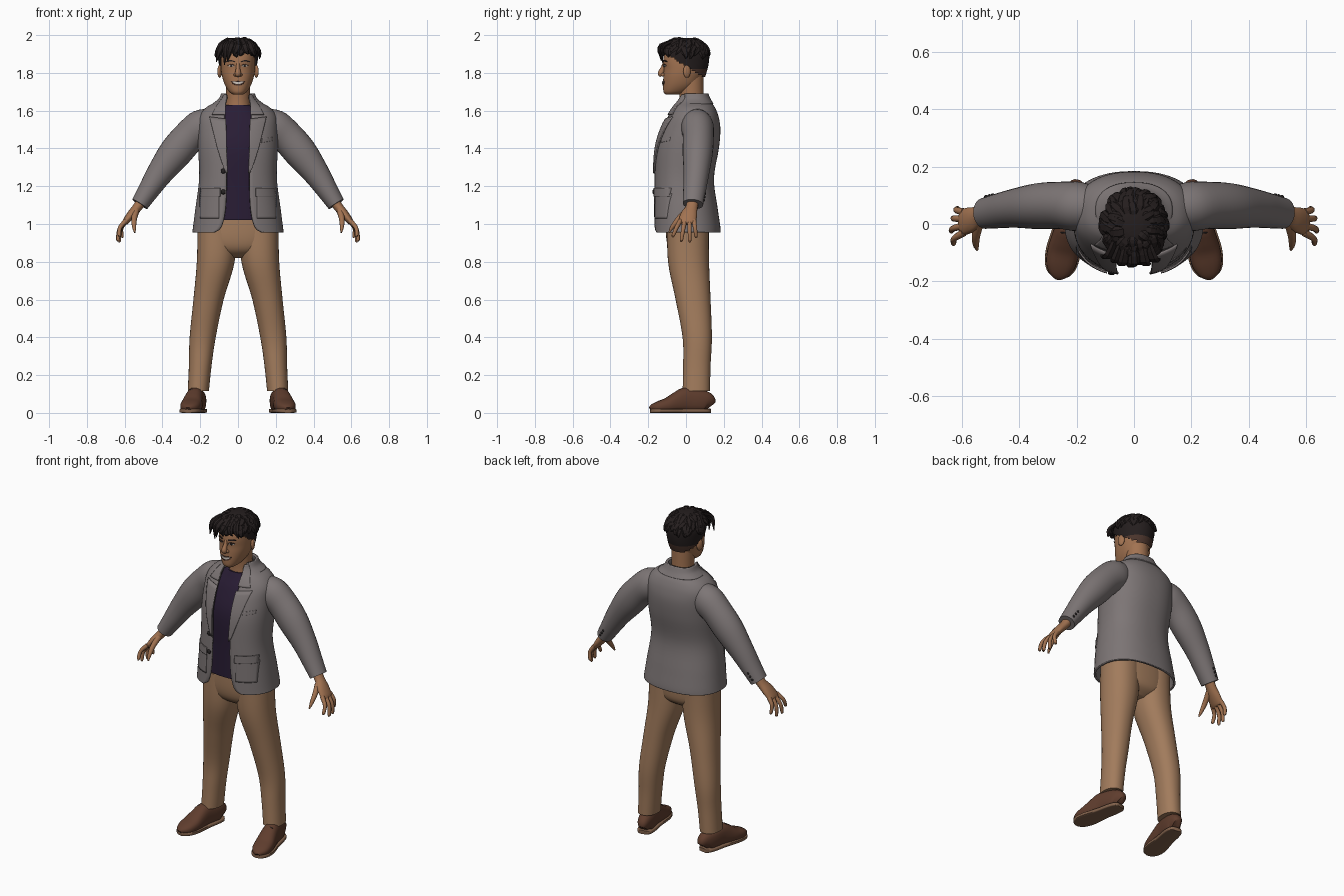
import bpy, bmesh, math, random
from mathutils import Vector, Matrix

random.seed(4)
if "Cube" in bpy.data.objects:
    bpy.data.objects.remove(bpy.data.objects["Cube"], do_unlink=True)
X, Y, Z = Vector((1, 0, 0)), Vector((0, 1, 0)), Vector((0, 0, 1))


def material(name, r, g, b):
    m = bpy.data.materials.new(name)
    m.use_nodes = True
    m.diffuse_color = (r, g, b, 1)
    node = next(n for n in m.node_tree.nodes if n.type == "BSDF_PRINCIPLED")
    node.inputs["Base Color"].default_value = (r, g, b, 1)
    node.inputs["Roughness"].default_value = 0.8
    return m


skin_tone = material("skin", 0.36, 0.17, 0.082)
hair_black = material("hair_black", 0.018, 0.013, 0.013)
shaved_brown = material("shaved_brown", 0.07, 0.035, 0.025)
jacket_grey = material("jacket_grey", 0.205, 0.18, 0.18)
shirt_purple = material("shirt_purple", 0.022, 0.012, 0.035)
trouser_tan = material("trouser_tan", 0.36, 0.2, 0.108)
shoe_brown = material("shoe_brown", 0.115, 0.047, 0.027)
sole_tan = material("sole_tan", 0.22, 0.12, 0.07)
dark_trim = material("dark_trim", 0.02, 0.017, 0.017)
white = material("tooth_white", 0.6, 0.55, 0.5)


def finish(name, bm, mat, mirror=False, thick=0, smooth=True):
    """Turn a bmesh into a shaded object with its modifiers."""
    bmesh.ops.remove_doubles(bm, verts=bm.verts, dist=0.00005)
    bmesh.ops.recalc_face_normals(bm, faces=bm.faces)
    me = bpy.data.meshes.new(name)
    bm.to_mesh(me)
    bm.free()
    me.materials.append(mat)
    ob = bpy.data.objects.new(name, me)
    bpy.context.collection.objects.link(ob)
    if smooth:
        bpy.ops.object.select_all(action="DESELECT")
        ob.select_set(True)
        bpy.context.view_layer.objects.active = ob
        bpy.ops.object.shade_smooth_by_angle(angle=math.radians(50))
    if thick:
        mod = ob.modifiers.new("thickness", "SOLIDIFY")
        mod.thickness, mod.offset = thick, 0
    if mirror:
        ob.modifiers.new("mirror", "MIRROR")
    return ob


def spline(rows, k=5):
    """Smoothly interpolate rows of numbers."""
    out = []
    for i in range(len(rows) - 1):
        quad = [rows[max(i - 1, 0)], rows[i], rows[i + 1], rows[min(i + 2, len(rows) - 1)]]
        for j in range(k):
            t = j / k
            out.append([b + 0.5 * t * (c - a + t * (2 * a - 5 * b + 4 * c - d + t * (3 * (b - c) + d - a)))
                        for a, b, c, d in zip(*quad)])
    return out + [list(rows[-1])]


def power(v, p):
    return math.copysign(abs(v) ** p, v)


def bridge(ring_sets, closed=True, cap=True):
    bm = bmesh.new()
    for rings in ring_sets:
        vs = [[bm.verts.new(co) for co in ring] for ring in rings]
        n = len(vs[0])
        for a, b in zip(vs, vs[1:]):
            for i in range(n if closed else n - 1):
                j = (i + 1) % n
                bm.faces.new((a[i], a[j], b[j], b[i]))
        if closed and cap:
            bm.faces.new(vs[0])
            bm.faces.new(vs[-1])
    return bm


def column(rows, p=1.0, n=40):
    """Stacked rings from rows of z, centre x, half width, front y, back y."""
    rings = []
    for z, cx, rx, yf, yb, *w in rows:
        cut = math.asin(min(1, w[0] / rx) ** (1 / p)) if w else 0
        ring = []
        for i in range(n + 1 if w else n):
            f = (2 * i / n - 1) * (math.pi - cut)
            ring.append((cx + rx * power(math.sin(f), p),
                         (yf + yb) / 2 + (yb - yf) / 2 * power(math.cos(f), p), z))
        rings.append(ring)
    return rings


def tube(rows, ref=Y, n=14, p=1.0, k=4):
    """Rings swept along rows of x, y, z, radius across ref, radius along ref."""
    rows = spline(rows, k)
    pts = [Vector(r[:3]) for r in rows]
    rings = []
    for i, r in enumerate(rows):
        t = (pts[min(i + 1, len(pts) - 1)] - pts[max(i - 1, 0)]).normalized()
        a = t.cross(ref).normalized()
        b = a.cross(t)
        angles = [2 * math.pi * j / n for j in range(n)]
        rings.append([pts[i] + a * r[3] * power(math.cos(f), p) + b * r[4] * power(math.sin(f), p)
                      for f in angles])
    return rings


def ball(name, loc, size, mat, mirror=False, rot=(0, 'X')):
    bm = bmesh.new()
    m = Matrix.Translation(loc) @ Matrix.Rotation(rot[0], 4, rot[1]) @ Matrix.Diagonal((*size, 1))
    bmesh.ops.create_uvsphere(bm, u_segments=16, v_segments=10, radius=1, matrix=m)
    return finish(name, bm, mat, mirror)


def sample(rows, z):
    for a, b in zip(rows, rows[1:]):
        if a[0] <= z <= b[0]:
            t = (z - a[0]) / (b[0] - a[0])
            return [u + (v - u) * t for u, v in zip(a, b)]
    return rows[-1] if z > rows[0][0] else rows[0]


def front_y(rows, p, x, z):
    _, _, rx, yf, yb = sample(rows, z)[:5]
    s = min(1, abs(x) / rx) ** (1 / p)
    return (yf + yb) / 2 - (yb - yf) / 2 * (1 - s * s) ** (p / 2)


def patch(name, rows, p, shape, mat, lift=0.004, thick=0.006, mirror=True, n=12):
    """Thin plate laid on the front of a column; shape maps u, v to x, z."""
    grid = []
    for i in range(n + 1):
        line = [shape(j / n, i / n) for j in range(n + 1)]
        grid.append([(x, front_y(rows, p, x, z) - lift, z) for x, z in line])
    return finish(name, bridge([grid], closed=False), mat, mirror, thick)


# Trousers: two legs and a hip block
legs = spline([(0.115, 0.21, 0.056, -0.018, 0.127), (0.25, 0.2, 0.06, -0.015, 0.13),
               (0.4, 0.187, 0.069, -0.018, 0.137), (0.6, 0.156, 0.08, -0.055, 0.13),
               (0.8, 0.118, 0.1, -0.095, 0.122), (1.0, 0.11, 0.104, -0.1, 0.12)])
finish("trouser_legs", bridge([column(legs, 0.92)]), trouser_tan, True)
hips = spline([(0.82, 0, 0.05, -0.03, 0.06), (0.86, 0, 0.17, -0.085, 0.11),
               (0.93, 0, 0.212, -0.105, 0.122), (1.06, 0, 0.2, -0.105, 0.12)])
finish("trouser_hips", bridge([column(hips, 0.9)]), trouser_tan)

# Shoes: swept uppers flattened underneath, with soles and laces
heel, toe = Vector((0.202, 0.127, 0)), Vector((0.264, -0.187, 0))
last = [(0, 0.022, 0.07), (0.06, 0.038, 0.11), (0.2, 0.045, 0.125), (0.4, 0.046, 0.135),
        (0.55, 0.051, 0.112), (0.7, 0.056, 0.083), (0.85, 0.052, 0.064), (0.95, 0.037, 0.048), (1, 0.014, 0.032)]
upper, sole = [], []
for s, w, h in last:
    x, y, _ = heel.lerp(toe, s)
    upper.append((x, y, h / 2, w, h / 2))
    sole.append((x, y, 0.011, w + 0.005, 0.011))
bm = bridge([tube(upper, Z, 20, 0.8)])
for v in bm.verts:
    v.co.z = max(v.co.z, 0.012)
finish("shoe_uppers", bm, shoe_brown, True)
finish("shoe_soles", bridge([tube(sole, Z, 20, 0.35)]), sole_tan, True)
for i in range(3):
    x, y, _ = heel.lerp(toe, 0.5 + i * 0.06)
    ball("shoe_lace", (x, y, 0.122 - i * 0.014), (0.024, 0.004, 0.005), dark_trim, True)

# Shirt
shirt = spline([(1.02, 0, 0.19, -0.135, 0.12), (1.2, 0, 0.175, -0.135, 0.11),
                (1.4, 0, 0.18, -0.135, 0.14), (1.53, 0, 0.17, -0.095, 0.14),
                (1.6, 0, 0.11, -0.058, 0.12), (1.63, 0, 0.075, -0.042, 0.1)])
finish("shirt", bridge([column(shirt, 0.9)]), shirt_purple)

# Jacket body, open at the front; the last value is half the opening
CP = 0.86
coat = spline([(0.955, 0, 0.236, -0.168, 0.178, 0.125), (0.985, 0, 0.232, -0.168, 0.176, 0.088),
               (1.08, 0, 0.22, -0.167, 0.162, 0.066), (1.24, 0, 0.2, -0.165, 0.142, 0.06),
               (1.4, 0, 0.205, -0.156, 0.168, 0.066), (1.5, 0, 0.205, -0.128, 0.176, 0.068),
               (1.565, 0, 0.2, -0.096, 0.167, 0.07), (1.61, 0, 0.168, -0.07, 0.15, 0.07),
               (1.64, 0, 0.118, -0.05, 0.13, 0.068), (1.665, 0, 0.088, -0.036, 0.115, 0.062),
               (1.69, 0, 0.08, -0.025, 0.108, 0.064)])
finish("jacket_body", bridge([column(coat, CP, 64)], closed=False), jacket_grey, thick=0.012)


def edge(z):
    return sample(coat, z)[5]


# Lapels, collar and pockets
def lapel(u, v):
    z = 1.27 + v * 0.285
    return edge(z) - 0.006 + u * (0.008 + 0.078 * v ** 0.8), z + 0.012 * u * v


def collar_front(u, v):
    z = 1.578 + v * 0.105
    return edge(z) - 0.004 + u * (0.014 + 0.056 * (1 - v)), z


patch("lapels", coat, CP, lapel, jacket_grey, 0.011, 0.008)
patch("collar_fronts", coat, CP, collar_front, jacket_grey, 0.01, 0.008)
fold = [(1.635, 0, 0.132, -0.045, 0.142, 0.085), (1.66, 0, 0.1, -0.038, 0.127, 0.078),
        (1.69, 0, 0.085, -0.025, 0.114, 0.07)]
finish("collar_back", bridge([column(spline(fold), CP)], closed=False), jacket_grey, thick=0.008)
patch("hip_pockets", coat, CP, lambda u, v: (0.1 + 0.1 * u, 1.03 + 0.13 * v), jacket_grey, 0.008)
patch("pocket_flaps", coat, CP, lambda u, v: (0.094 + 0.104 * u, 1.145 + 0.045 * v), jacket_grey, 0.014)
patch("breast_pocket", coat, CP, lambda u, v: (0.125 + 0.055 * u, 1.43 + 0.02 * v + 0.01 * u),
      jacket_grey, 0.007, mirror=False)
for z in (1.28, 1.17):
    x = -0.078
    ball("jacket_button", (x, front_y(coat, CP, x, z) - 0.012, z), (0.013, 0.007, 0.013), dark_trim)

# Sleeves with cuff buttons
sleeve = [(0.11, 0.055, 1.555, 0.06, 0.06), (0.185, 0.06, 1.518, 0.092, 0.085),
          (0.257, 0.065, 1.463, 0.088, 0.082), (0.333, 0.062, 1.376, 0.087, 0.08),
          (0.413, 0.055, 1.27, 0.07, 0.068), (0.475, 0.045, 1.175, 0.056, 0.06),
          (0.52, 0.037, 1.105, 0.047, 0.054)]
finish("sleeves", bridge([tube(sleeve, n=28)]), jacket_grey, True)
for i in range(3):
    ball("cuff_button", (0.515 - 0.012 * i, 0.094 + 0.003 * i, 1.125 + 0.018 * i), (0.007,) * 3, dark_trim, True)

# Hands: palm, four fingers and a thumb
palm = [(0.5, 0.038, 1.135, 0.028, 0.034), (0.533, 0.03, 1.088, 0.025, 0.032),
        (0.565, 0.016, 1.05, 0.023, 0.044), (0.595, 0.006, 1.012, 0.017, 0.046), (0.602, 0.005, 1.0, 0.01, 0.04)]
parts = [tube(palm)]
tips = [Vector((0.63, -0.07, 0.935)), Vector((0.638, -0.025, 0.91)),
        Vector((0.63, 0.02, 0.907)), Vector((0.615, 0.054, 0.93))]
for i, tip in enumerate(tips):
    base = Vector((0.592, -0.03 + i * 0.024, 1.018))
    mid = base.lerp(tip, 0.5) + Vector((0.014, 0, 0.004))
    end = base.lerp(tip, 0.95)
    parts.append(tube([(*base, 0.013, 0.013), (*mid, 0.011, 0.011), (*end, 0.009, 0.009), (*tip, 0.003, 0.003)], n=10))
parts.append(tube([(0.54, 0.005, 1.07, 0.018, 0.018), (0.55, -0.04, 1.025, 0.015, 0.015),
                   (0.55, -0.072, 0.985, 0.011, 0.011), (0.546, -0.09, 0.955, 0.004, 0.004)], X, 10))
finish("hands", bridge(parts), skin_tone, True)

# Neck and head
neck = spline([(1.57, 0, 0.085, -0.05, 0.11), (1.64, 0, 0.064, -0.035, 0.095), (1.78, 0, 0.064, -0.04, 0.092)])
finish("neck", bridge([column(neck)]), skin_tone)
HP = 0.92
head = spline([(1.685, 0, 0.026, -0.108, -0.04), (1.7, 0, 0.047, -0.119, 0.01), (1.735, 0, 0.069, -0.121, 0.06),
               (1.78, 0, 0.084, -0.12, 0.085), (1.82, 0, 0.09, -0.118, 0.1), (1.86, 0, 0.091, -0.121, 0.105),
               (1.9, 0, 0.09, -0.113, 0.105), (1.94, 0, 0.078, -0.09, 0.085), (1.97, 0, 0.04, -0.04, 0.05)])
finish("head", bridge([column(head, HP)]), skin_tone)
ball("ears", (0.097, 0.005, 1.808), (0.011, 0.021, 0.034), skin_tone, True, (0.35, 'Z'))
nose = [(0, -0.112, 1.855, 0.009, 0.009), (0, -0.123, 1.825, 0.011, 0.012),
        (0, -0.133, 1.797, 0.016, 0.017), (0, -0.128, 1.784, 0.012, 0.01)]
finish("nose", bridge([tube(nose)]), skin_tone)
ball("nostril_wings", (0.014, -0.121, 1.79), (0.009, 0.012, 0.009), skin_tone, True)


# Face details as thin plates on the head surface
def almond(cx, cz, rx, rz, bend=0):
    def shape(u, v):
        s = 2 * u - 1
        return cx + rx * s, cz + bend * s * s + rz * (2 * v - 1) * math.sqrt(max(0, 1 - s * s))
    return shape


for name, mat, lift, args in (("eye_whites", white, 0.002, (0.036, 1.838, 0.015, 0.005, -0.002)),
                              ("irises", dark_trim, 0.003, (0.035, 1.837, 0.006, 0.0055)),
                              ("eyelids", shaved_brown, 0.003, (0.036, 1.844, 0.018, 0.0022, -0.004)),
                              ("eyebrows", hair_black, 0.004, (0.039, 1.864, 0.023, 0.004, -0.006))):
    patch(name, head, HP, almond(*args), mat, lift, 0.004)
patch("lips", head, HP, almond(0, 1.744, 0.036, 0.012, 0.011), shaved_brown, 0.002, 0.004, False)
patch("teeth", head, HP, almond(0, 1.746, 0.03, 0.006, 0.009), white, 0.004, 0.004, False)

# Hair cap, trimmed to a sloping hairline, shaved at the nape
cap = spline([(1.75, 0, 0.084, -0.1, 0.09), (1.8, 0, 0.095, -0.118, 0.108), (1.85, 0, 0.102, -0.124, 0.12),
              (1.9, 0, 0.108, -0.128, 0.123), (1.94, 0, 0.1, -0.114, 0.11),
              (1.97, 0, 0.072, -0.085, 0.08), (1.985, 0, 0.03, -0.04, 0.035)])
bm = bridge([column(cap, n=64)])
low = [f for f in bm.faces if f.calc_center_median().z < 1.835 - 0.62 * f.calc_center_median().y]
bmesh.ops.delete(bm, geom=low, context="FACES")
hair = finish("hair_cap", bm, hair_black)
hair.data.materials.append(shaved_brown)
for f in hair.data.polygons:
    f.material_index = int(f.center.z < 1.825)


# Tousled locks radiating from the crown, then a swept fringe
def scalp(az, el, k):
    d = Vector((math.cos(el) * math.sin(az) * 0.108, math.cos(el) * math.cos(az) * 0.122, math.sin(el) * 0.097))
    return Vector((0, -0.006, 1.885)) + d * k


locks = []
for i in range(95):
    az = i * 2.39996
    el = 1.35 - 0.85 * (i / 95) ** 0.8
    front = max(0, -math.cos(az))
    reach = random.uniform(0.5, 0.75) - 0.2 * front
    turn = random.uniform(-0.2, 0.45)
    size = random.uniform(0.8, 1.3)
    steps = ((0, 0.95, 0.012), (0.35, 1.06, 0.02), (0.75, 1.09, 0.014), (1, 1.07, 0.002))
    rows = [(*scalp(az + turn * s, el - reach * s, k), w * size, w * size * 0.5) for s, k, w in steps]
    locks.append(tube(rows, scalp(az, el, 1) - Vector((0, 0, 1.885)), 6, k=2))
for x, drop, drift in ((-0.085, 0.05, -0.03), (-0.06, 0.065, -0.012), (-0.035, 0.045, -0.02),
                       (0, 0.015, -0.025), (0.035, 0.01, 0.02), (0.065, 0.02, 0.025)):
    y = -0.128 + 4 * x * x
    locks.append(tube([(x * 0.8, y + 0.04, 1.965, 0.014, 0.008), (x, y - 0.005, 1.945, 0.021, 0.011),
                       (x + drift * 0.5, y - 0.016, 1.915, 0.016, 0.008),
                       (x + drift, y - 0.008, 1.908 - drop, 0.002, 0.002)], Y, 6, k=2))
finish("hair_locks", bridge(locks), hair_black, smooth=False)
